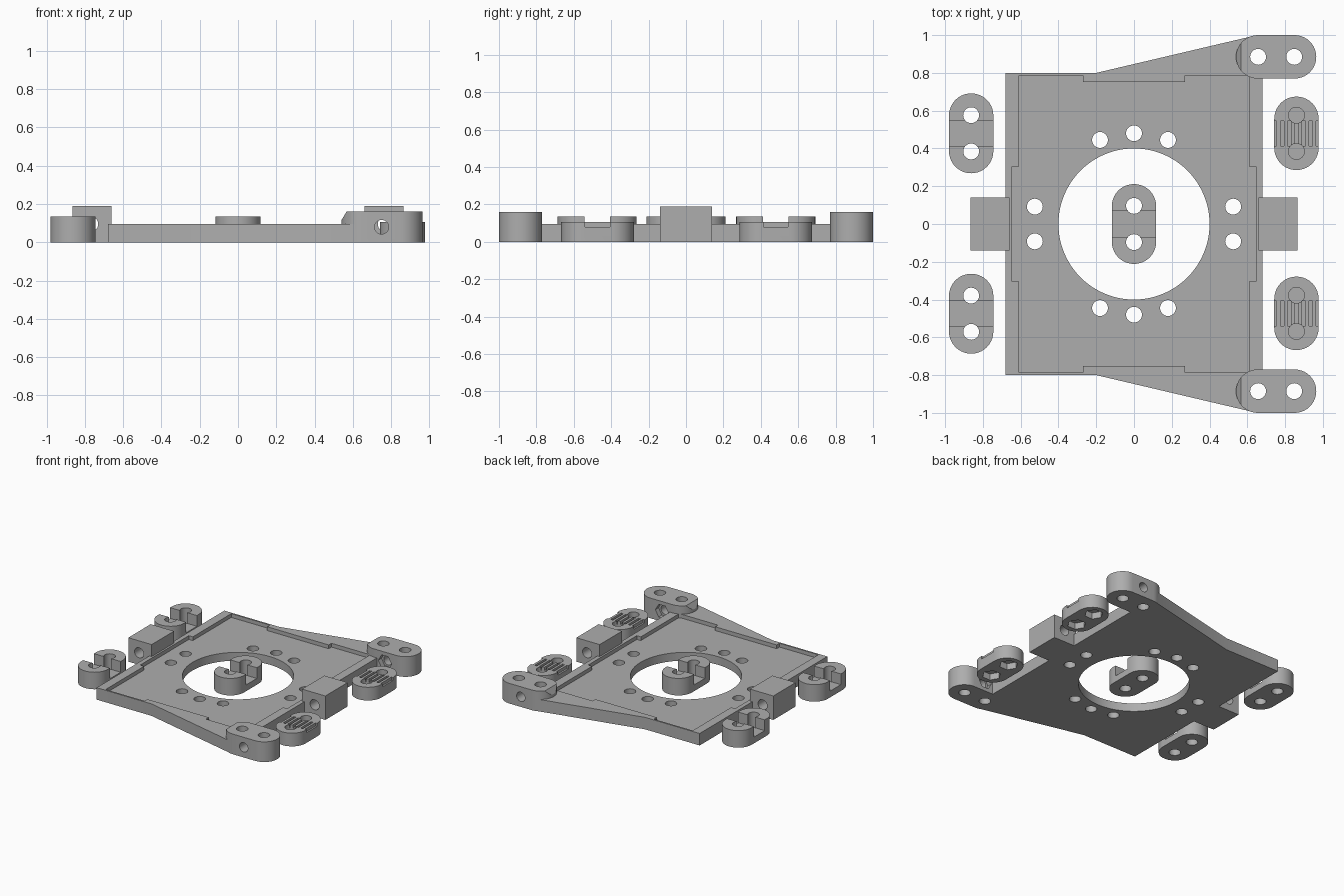
import bpy, bmesh, math
from mathutils import Matrix, Vector

if "Cube" in bpy.data.objects:
    bpy.data.objects.remove(bpy.data.objects["Cube"])

grey = bpy.data.materials.new("plain_grey")
grey.use_nodes = True
grey.diffuse_color = (0.42, 0.42, 0.42, 1)
grey.node_tree.nodes["Principled BSDF"].inputs["Base Color"].default_value = grey.diffuse_color


def prism(name, points, low, high, axis="z"):
    """Extrude a closed outline along z, or an (x, z) outline along y."""
    bm = bmesh.new()
    place = (lambda p, h: (p[0], p[1], h)) if axis == "z" else (lambda p, h: (p[0], h, p[1]))
    base = bm.faces.new([bm.verts.new(place(p, low)) for p in points])
    offset = Vector(place((0, 0), high - low))
    top = bmesh.ops.extrude_face_region(bm, geom=[base])
    moved = [g for g in top["geom"] if isinstance(g, bmesh.types.BMVert)]
    bmesh.ops.translate(bm, verts=moved, vec=offset)
    if base.is_valid and not any(len(e.link_faces) < 2 for e in base.edges):
        pass
    elif not base.is_valid:
        bmesh.ops.holes_fill(bm, edges=[e for e in bm.edges if e.is_boundary])
    bmesh.ops.recalc_face_normals(bm, faces=bm.faces)
    mesh = bpy.data.meshes.new(name)
    bm.to_mesh(mesh)
    bm.free()
    mesh.materials.append(grey)
    obj = bpy.data.objects.new(name, mesh)
    bpy.context.collection.objects.link(obj)
    return obj


def circle(cx, cy, radius, sides=32, turn=0.0):
    return [(cx + radius * math.cos(turn + math.tau * i / sides),
             cy + radius * math.sin(turn + math.tau * i / sides)) for i in range(sides)]


def rect(x0, x1, y0, y1):
    return [(x0, y0), (x1, y0), (x1, y1), (x0, y1)]


def capsule(cx, cy, radius, half, along_x=False, steps=20):
    """Rounded bar outline with straight half-length `half`."""
    points = []
    for end in (0, 1):
        shift = half if end == 0 else -half
        for i in range(steps + 1):
            a = math.pi * (end + i / steps)
            u, v = radius * math.cos(a), radius * math.sin(a) + shift
            points.append((cx + v, cy - u) if along_x else (cx + u, cy + v))
    return points


def combine(target, other, operation="DIFFERENCE"):
    mod = target.modifiers.new("combine", "BOOLEAN")
    mod.operation = operation
    mod.solver = "EXACT"
    mod.object = other
    with bpy.context.temp_override(object=target, active_object=target):
        bpy.ops.object.modifier_apply(modifier=mod.name)
    bpy.data.objects.remove(other)


def cut(target, points, low, high, axis="z"):
    combine(target, prism("cutter", points, low, high, axis))


def finish(obj):
    bpy.ops.object.select_all(action="DESELECT")
    obj.select_set(True)
    bpy.context.view_layer.objects.active = obj
    bpy.ops.object.shade_smooth_by_angle(angle=math.radians(25))


HOLE = 0.042
CLEAR = 0.3

# Base plate with flared wings
half = [(-0.68, 0.8), (-0.2, 0.8), (0.63, 0.995), (0.68, 0.9)]
plate = prism("base_plate", half + [(x, -y) for x, y in reversed(half)], 0, 0.095)

# Shallow stepped recess in the top
quarter = [(0.645, 0.305), (0.61, 0.305), (0.61, 0.787), (0.27, 0.787), (0.27, 0.752)]
upper = quarter + [(-x, y) for x, y in reversed(quarter)]
cut(plate, upper + [(-x, -y) for x, y in upper], 0.065, CLEAR)

# Central opening
cut(plate, circle(0, 0, 0.4, 96), -CLEAR, CLEAR)

# Side blocks with cross holes
for side in (-1, 1):
    x0, x1 = sorted((side * 0.66, side * 0.865))
    combine(plate, prism("side_block", rect(x0, x1, -0.14, 0.14), 0, 0.19), "UNION")
    cut(plate, circle(side * 0.77, 0.095, 0.04), -CLEAR, CLEAR, "y")

# Corner ears with a sloped inner tip, cross holes and nut pockets
for side in (-1, 1):
    y = side * 0.885
    ear = prism("corner_ear", capsule(0.7525, y, 0.115, 0.0975, True), 0, 0.16)
    cut(ear, [(0.5, 0.048), (0.585, 0.19), (0.5, 0.19)], y - 0.2, y + 0.2, "y")
    combine(plate, ear, "UNION")
    for x in (0.657, 0.848):
        cut(plate, circle(x, y, HOLE), -CLEAR, CLEAR)
    cut(plate, circle(0.75, 0.08, 0.037), y - 0.16, y + 0.16, "y")
    inner = side * 0.77
    cut(plate, circle(0.75, 0.08, 0.058, 6), inner - 0.04, inner + 0.04, "y")

# Screw holes round the opening
for side in (-1, 1):
    spots = [(x, side * 0.445) for x in (-0.18, 0.18)]
    spots += [(0, side * 0.48)] + [(side * 0.525, y) for y in (-0.092, 0.092)]
    for x, y in spots:
        cut(plate, circle(x, y, HOLE), -CLEAR, CLEAR)
finish(plate)

# Saddle clips with a cross slot
for name, cx, cy in (("centre_clip", 0, 0), ("back_right_clip", -0.862, 0.48),
                     ("front_right_clip", -0.862, -0.475)):
    clip = prism(name, capsule(cx, cy, 0.1175, 0.094), 0, 0.135)
    cut(clip, rect(cx - 0.2, cx + 0.2, cy - 0.068, cy + 0.068), 0.05, CLEAR)
    for side in (-1, 1):
        cut(clip, circle(cx, cy + side * 0.096, HOLE), -CLEAR, CLEAR)
    finish(clip)

# Toothed clips with hexagonal nut pockets underneath
for name, cx, cy in (("back_left_clip", 0.86, 0.48), ("front_left_clip", 0.86, -0.473)):
    clip = prism(name, capsule(cx, cy, 0.1175, 0.077), 0, 0.105)
    for side in (-1, 1):
        y = cy + side * 0.096
        cut(clip, circle(cx, y, 0.068, 6), -CLEAR, 0.05)
        cut(clip, circle(cx, y, HOLE), 0.06, CLEAR)
    for i in range(-3, 4):
        x = cx + i * 0.038
        cut(clip, rect(x - 0.0095, x + 0.0095, cy - 0.066, cy + 0.066), 0.08, CLEAR)
    finish(clip)
